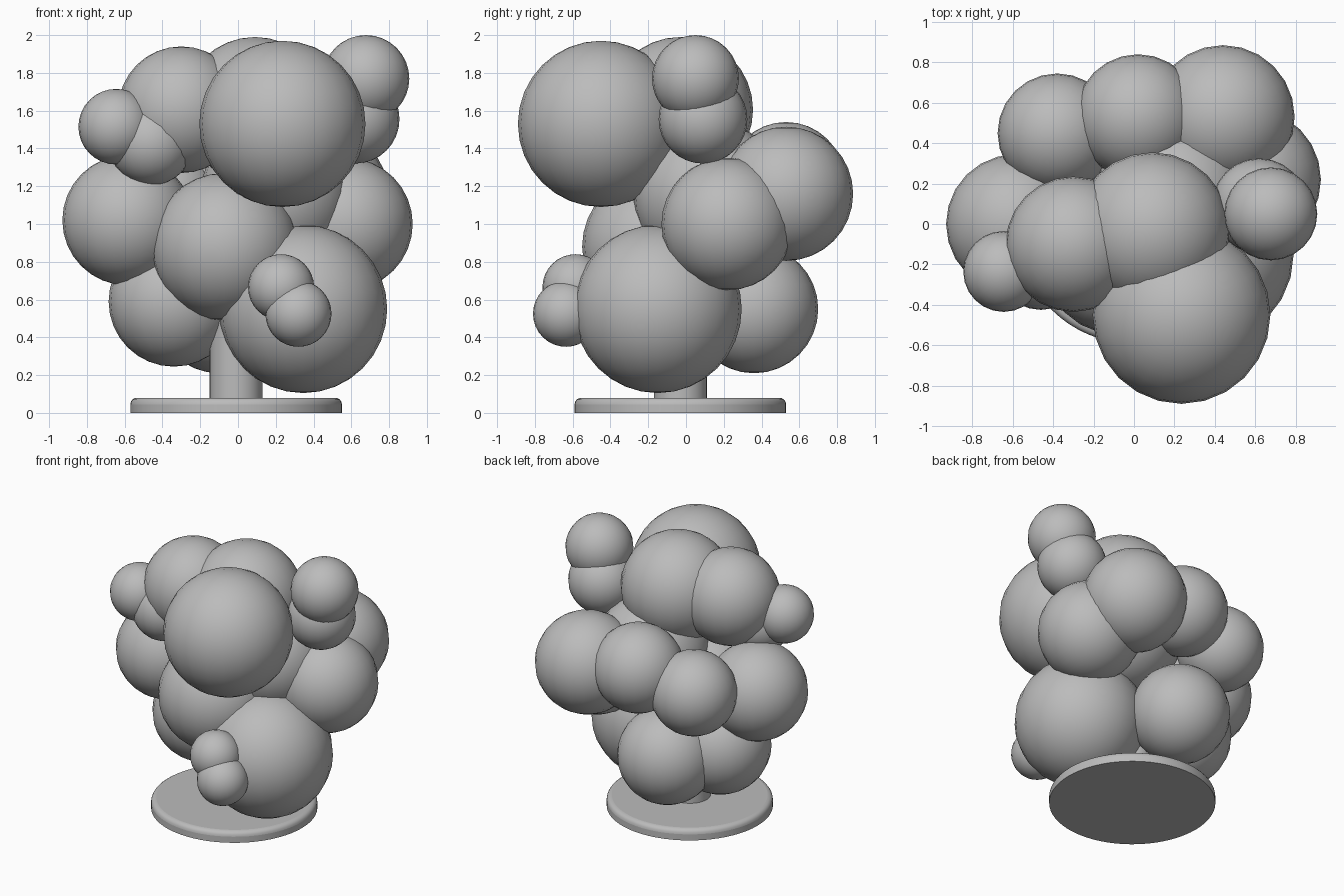
import bpy
import math

cube = bpy.data.objects.get("Cube")
if cube:
    bpy.data.objects.remove(cube, do_unlink=True)

# One plain grey for the whole model
grey = bpy.data.materials.new("plain_grey")
grey.use_nodes = True
COLOUR = (0.5, 0.5, 0.5, 1)
grey.diffuse_color = COLOUR
grey.node_tree.nodes["Principled BSDF"].inputs["Base Color"].default_value = COLOUR

AXIS = (-0.01, -0.03)  # centre of the stand


def finish(name, angle):
    obj = bpy.context.object
    obj.name = name
    obj.data.materials.append(grey)
    bpy.ops.object.shade_smooth_by_angle(angle=math.radians(angle))
    return obj


def ball(name, x, y, z, r):
    bpy.ops.mesh.primitive_uv_sphere_add(segments=24, ring_count=16, radius=r, location=(x, y, z))
    return finish(name, 60)


def cylinder(name, r, bottom, top, sides):
    bpy.ops.mesh.primitive_cylinder_add(
        vertices=sides, radius=r, depth=top - bottom,
        location=(*AXIS, (bottom + top) / 2))
    return finish(name, 40)


# Stand: round base with a softened top edge, and a stem into the cluster
base = cylinder("base", 0.56, 0, 0.08, 64)
rim = base.modifiers.new("rounded_rim", 'BEVEL')
rim.width = 0.035
rim.segments = 4
rim.limit_method = 'WEIGHT'
weights = base.data.attributes.new("bevel_weight_edge", 'FLOAT', 'EDGE')
for edge in base.data.edges:
    if all(base.data.vertices[v].co.z > 0 for v in edge.vertices):
        weights.data[edge.index].value = 1
cylinder("stem", 0.14, 0.06, 1.0, 32)

# Lower tier
ball("lower_front_ball", 0.345, -0.15, 0.55, 0.445)
ball("lower_right_ball", -0.34, 0.08, 0.59, 0.345)
ball("lower_back_ball", -0.1, 0.36, 0.55, 0.34)

# Middle tier around a core
ball("core_ball", 0.2, 0.12, 1.15, 0.4)
ball("middle_front_ball", -0.07, -0.16, 0.88, 0.39)
ball("middle_right_ball", -0.585, 0, 1.02, 0.345)
ball("middle_left_ball", 0.575, 0.22, 1.0, 0.35)
ball("middle_back_left_ball", 0.44, 0.53, 1.16, 0.355)
ball("middle_back_ball", 0.02, 0.53, 1.23, 0.31)
ball("middle_back_right_ball", -0.38, 0.45, 1.12, 0.295)

# Upper tier
ball("upper_front_ball", 0.235, -0.45, 1.53, 0.44)
ball("upper_right_ball", -0.3, -0.1, 1.605, 0.335)
ball("upper_top_ball", 0.09, -0.03, 1.605, 0.385)

# Pairs of small balls budding from the cluster
ball("left_bud_inner", 0.62, 0.09, 1.555, 0.235)
ball("left_bud_outer", 0.677, 0.05, 1.77, 0.23)
ball("right_bud_inner", -0.46, -0.2, 1.43, 0.225)
ball("right_bud_outer", -0.645, -0.235, 1.515, 0.2)
ball("front_bud_inner", 0.228, -0.585, 0.665, 0.175)
ball("front_bud_outer", 0.32, -0.635, 0.525, 0.175)
